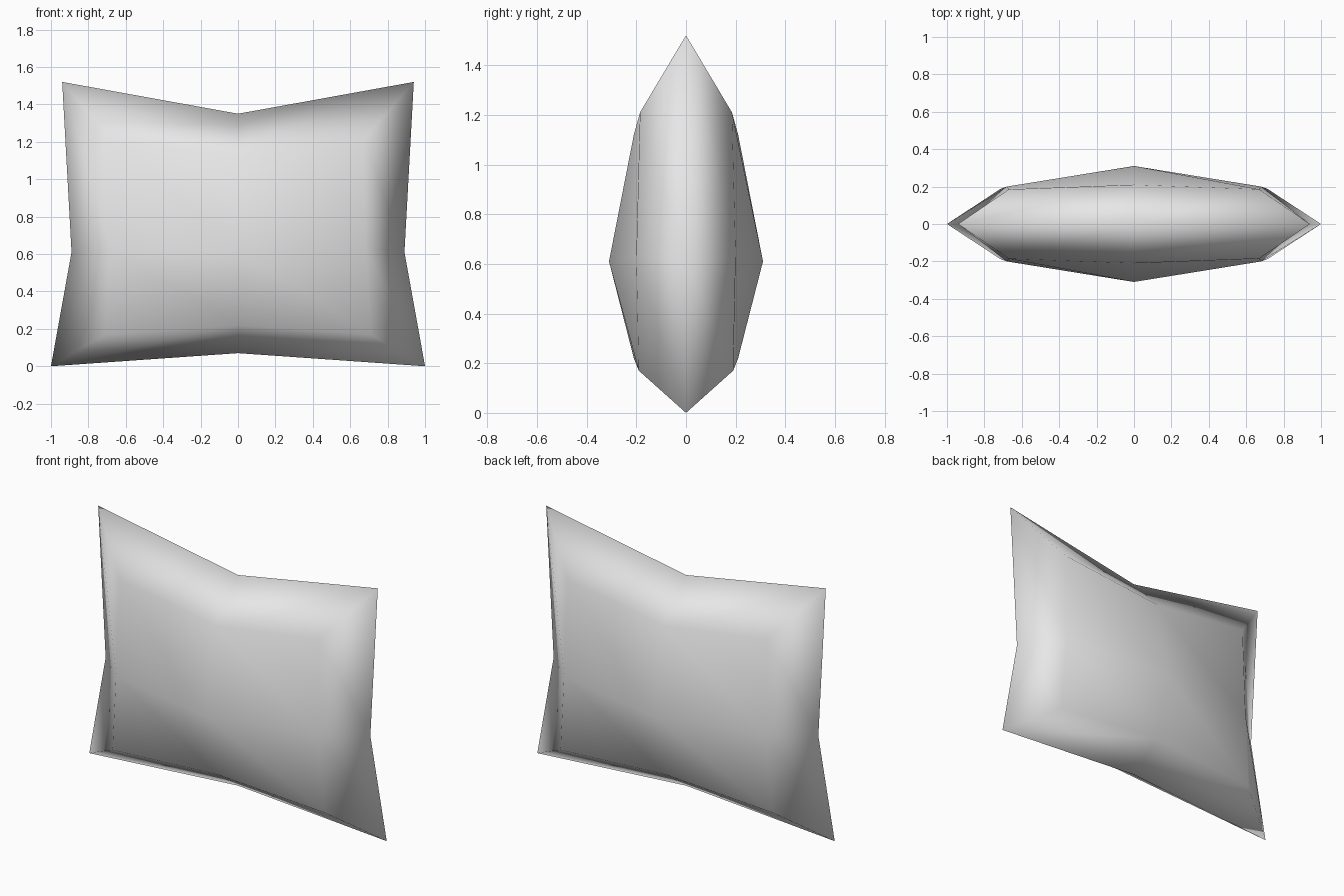
import bpy
import bmesh

default_cube = bpy.data.objects.get("Cube")
if default_cube:
    bpy.data.objects.remove(default_cube, do_unlink=True)

# Plain cloth colour
cloth = bpy.data.materials.new("grey cloth")
cloth.use_nodes = True
colour = (0.8, 0.8, 0.8, 1)
cloth.diffuse_color = colour
cloth.node_tree.nodes["Principled BSDF"].inputs["Base Color"].default_value = colour

# Half-outline of seam and panel: (column, row) -> (x, z) or (x, depth, z)
seam = {(1, 1): (0.94, 1.52), (0, 1): (0, 1.35), (1, 0): (0.89, 0.61),
        (1, -1): (1.0, 0.0), (0, -1): (0, 0.07)}
panel = {(1, 1): (0.67, 0.185, 1.21), (0, 1): (0, 0.21, 1.12),
         (1, 0): (0.68, 0.2, 0.63), (0, 0): (0, 0.31, 0.61),
         (1, -1): (0.71, 0.19, 0.17), (0, -1): (0, 0.21, 0.22)}

# Cushion: a once-divided box, pinched to a seam and puffed front and back
bm = bmesh.new()
bmesh.ops.create_cube(bm, size=2)
bmesh.ops.subdivide_edges(bm, edges=bm.edges[:], cuts=1, use_grid_fill=True)
for v in bm.verts:
    col, side, row = (round(c) for c in v.co)
    mirror = -1 if col < 0 else 1
    if side == 0:
        x, z = seam[abs(col), row]
        depth = 0
    else:
        x, depth, z = panel[abs(col), row]
    v.co = (mirror * x, side * depth, z)
bmesh.ops.recalc_face_normals(bm, faces=bm.faces[:])
for f in bm.faces:
    f.smooth = True

mesh = bpy.data.meshes.new("cushion")
bm.to_mesh(mesh)
bm.free()
mesh.materials.append(cloth)
cushion = bpy.data.objects.new("cushion", mesh)
bpy.context.collection.objects.link(cushion)
